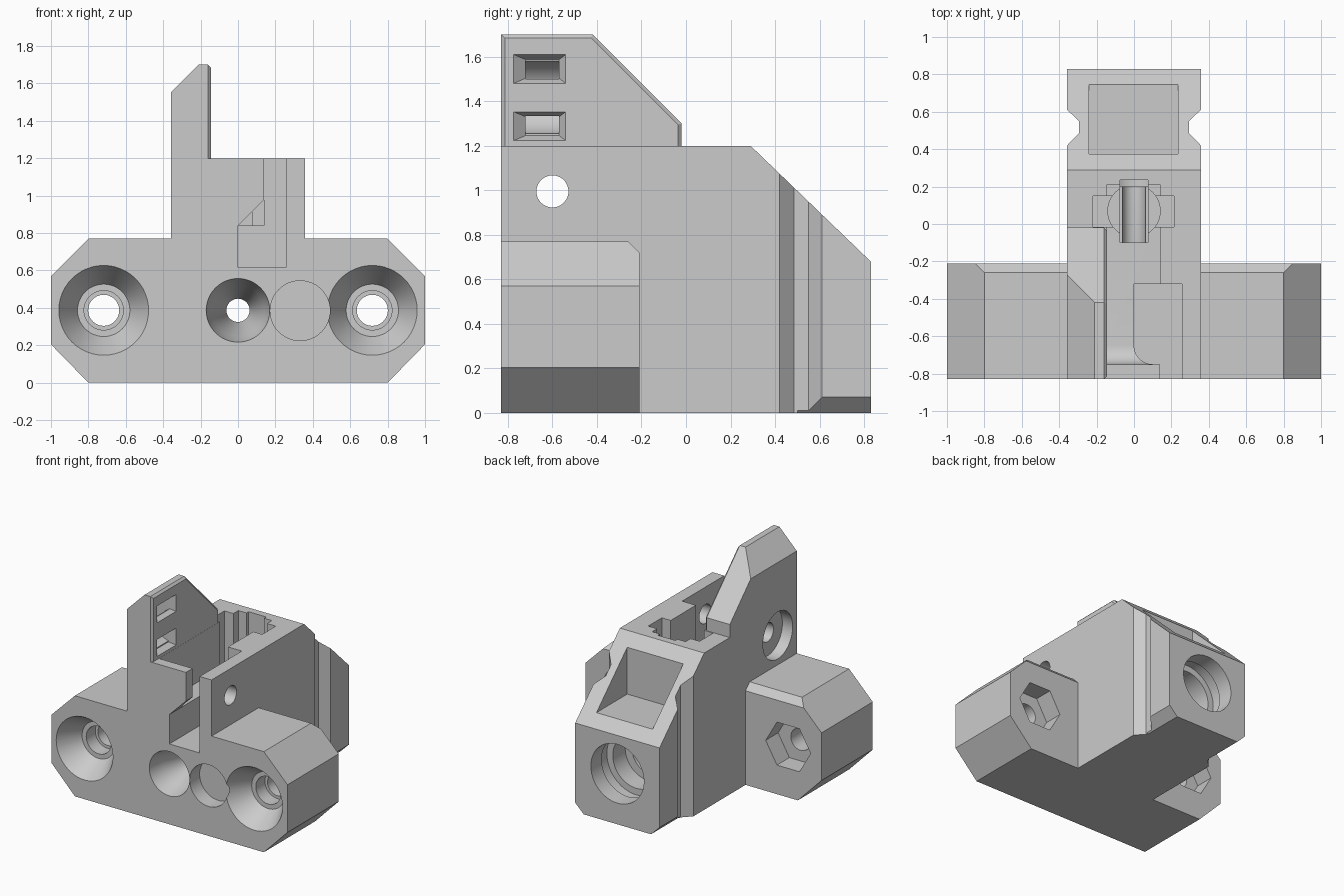
import bpy, bmesh, math
from mathutils import Vector

if "Cube" in bpy.data.objects:
    bpy.data.objects.remove(bpy.data.objects["Cube"])

grey = bpy.data.materials.new("plain grey")
grey.use_nodes = True
grey.diffuse_color = (0.6, 0.6, 0.6, 1)
grey.node_tree.nodes["Principled BSDF"].inputs["Base Color"].default_value = (0.6, 0.6, 0.6, 1)

AXES = {"x": lambda u, v, t: (t, u, v),
        "y": lambda u, v, t: (u, t, v),
        "z": lambda u, v, t: (u, v, t)}


def finish(name, bm):
    bmesh.ops.remove_doubles(bm, verts=bm.verts, dist=1e-5)
    bmesh.ops.recalc_face_normals(bm, faces=bm.faces)
    mesh = bpy.data.meshes.new(name)
    bm.to_mesh(mesh)
    bm.free()
    mesh.materials.append(grey)
    obj = bpy.data.objects.new(name, mesh)
    bpy.context.collection.objects.link(obj)
    return obj


def loft(name, axis, ring_a, a, ring_b, b):
    """Solid between two outlines at positions a and b along an axis."""
    bm = bmesh.new()
    place = AXES[axis]
    va = [bm.verts.new(place(u, v, a)) for u, v in ring_a]
    vb = [bm.verts.new(place(u, v, b)) for u, v in ring_b]
    bm.faces.new(va)
    bm.faces.new(vb)
    for i in range(len(va)):
        j = (i + 1) % len(va)
        bm.faces.new((va[i], va[j], vb[j], vb[i]))
    return finish(name, bm)


def prism(name, axis, ring, a, b):
    return loft(name, axis, ring, a, ring, b)


def rect(u0, u1, v0, v1):
    return [(u0, v0), (u1, v0), (u1, v1), (u0, v1)]


def box(name, x0, x1, y0, y1, z0, z1):
    return prism(name, "z", rect(x0, x1, y0, y1), z0, z1)


def lathe(name, axis, u, v, profile, sides=48):
    """Revolve a closed outline of (radius, position) about an axis line."""
    bm = bmesh.new()
    rings = []
    for i in range(sides):
        a = math.tau * i / sides
        rings.append([bm.verts.new(AXES[axis](u + r * math.cos(a), v + r * math.sin(a), t))
                      for r, t in profile])
    n = len(profile)
    for i in range(sides):
        p, q = rings[i], rings[(i + 1) % sides]
        for k in range(n):
            m = (k + 1) % n
            if profile[k][0] == 0 and profile[m][0] == 0:
                continue
            if profile[k][0] == 0:
                bm.faces.new((p[k], p[m], q[m]))
            elif profile[m][0] == 0:
                bm.faces.new((p[k], p[m], q[k]))
            else:
                bm.faces.new((p[k], p[m], q[m], q[k]))
    return finish(name, bm)


def bore(name, axis, u, v, steps, sides=48):
    return lathe(name, axis, u, v, [(0, steps[0][1])] + steps + [(0, steps[-1][1])], sides)


def combine(target, tool, operation="DIFFERENCE"):
    tool.hide_render = True
    mod = target.modifiers.new("join", "BOOLEAN")
    mod.operation = operation
    mod.solver = "EXACT"
    mod.object = tool
    bpy.context.view_layer.objects.active = target
    bpy.ops.object.modifier_apply(modifier=mod.name)
    bpy.data.objects.remove(tool)


# Main body with its sloping back
body = prism("mount_body", "x", [(-.83, 0), (.83, 0), (.83, .68), (.29, 1.2), (-.83, 1.2)],
             -.357, .357)

# Front crossbar with chamfered ends and chamfered rear top edge
bar = prism("crossbar", "y", [(-.8, 0), (.8, 0), (1, .205), (1, .57), (.8, .77),
                              (-.8, .77), (-1, .57), (-1, .205)], -.83, -.21)
combine(bar, prism("bar_chamfer", "x", [(-.26, .77), (-.2, .71), (-.2, .8), (-.29, .8)], -1.2, 1.2))
combine(body, bar, "UNION")

# Upright plate, bevelled along its inner rim
plate = prism("upright_plate", "x", [(-.83, 1.1), (-.83, 1.7), (-.42, 1.7), (-.02, 1.3), (-.02, 1.1)],
              -.357, -.145)
bm = bmesh.new()
bm.from_mesh(plate.data)
rim = [e for e in bm.edges if all(abs(w.co.x + .145) < .001 for w in e.verts)
       and max(w.co.z for w in e.verts) > 1.2]
bmesh.ops.bevel(bm, geom=rim, offset=.016, segments=1, affect="EDGES")
bm.to_mesh(plate.data)
bm.free()
combine(plate, prism("plate_chamfer", "y", [(-.41, 1.5), (-.165, 1.745), (-.41, 1.8)], -1, .2))
combine(body, plate, "UNION")

# Vertical side grooves and lower rear chamfers
for s in (-1, 1):
    combine(body, prism("side_groove", "z", [(s * .377, .40), (s * .295, .485),
                                             (s * .295, .55), (s * .377, .63)], -.1, 1.4))
    combine(body, prism("lower_chamfer", "y", [(s * .275, -.01), (s * .387, .1), (s * .387, -.01)], .5, 1))

# Top cavity with a rounded front corner on its floor
arc = [(-.65 - .1 * math.sin(a), .94 - .1 * math.cos(a))
       for a in [math.pi / 2 * i / 8 for i in range(9)]]
combine(body, prism("cavity", "x", [(.21, 1.3), (.21, .84)] + arc + [(-.75, 1.3)], -.144, .14))

# Front channel with sloping shoulder
combine(body, prism("front_channel", "y", [(0, .615), (.257, .615), (.257, 1.3), (.14, 1.3),
                                           (.14, .98), (0, .84)], -.9, -.32))

# Central well with side pockets
combine(body, bore("well", "z", 0, .07, [(.14, .5), (.14, 1.1)]))
combine(body, box("well_slot", -.075, .075, -.1, .235, .39, 1.3))
combine(body, box("well_pockets", -.22, .215, -.015, .15, .6, 1.3))

# Rectangular pocket in the rear slope
combine(body, box("rear_pocket", -.24, .235, .375, .75, .76, 1.4))

# Central bore, countersunk at the front and stepped at the rear
combine(body, bore("central_bore", "y", 0, .387,
                   [(.17, -.9), (.17, -.83), (.14, -.7), (.062, -.5), (.062, .2), (.14, .2), (.14, .45),
                    (.2, .45), (.2, .6), (.25, .6), (.25, .7), (.225, .7), (.225, .9)]))

# Shallow round recess beside the central bore
combine(body, bore("round_recess", "y", .332, .385, [(.16, -.9), (.16, -.71)]))

# Countersunk bolt holes with hexagonal rear pockets
for x in (-.718, .718):
    combine(body, bore("bolt_hole", "y", x, .387,
                       [(.24, -.9), (.24, -.83), (.14, -.66), (.105, -.66), (.105, -.55),
                        (.083, -.55), (.083, -.1)]))
    combine(body, bore("nut_pocket", "y", x, .387, [(.19, -.36), (.19, -.1)], 6))

# Cross hole with head recess on the outer side
combine(body, bore("cross_hole", "x", -.6, .995, [(.18, -.5), (.18, -.27), (.072, -.27), (.072, .5)]))

# Tapered tie slots joined by a curved passage
for z in (1.545, 1.288):
    combine(body, loft("tie_slot", "x", rect(-.775, -.54, z - .065, z + .065), -.144,
                       rect(-.72, -.57, z - .042, z + .042), -.19))
combine(body, lathe("tie_passage", "y", -.15, 1.417,
                    [(.088, -.72), (.168, -.72), (.168, -.57), (.088, -.57)]))

# Smooth the bores, keep the flat faces crisp
body.select_set(True)
bpy.context.view_layer.objects.active = body
bpy.ops.object.shade_smooth_by_angle(angle=math.radians(25))
